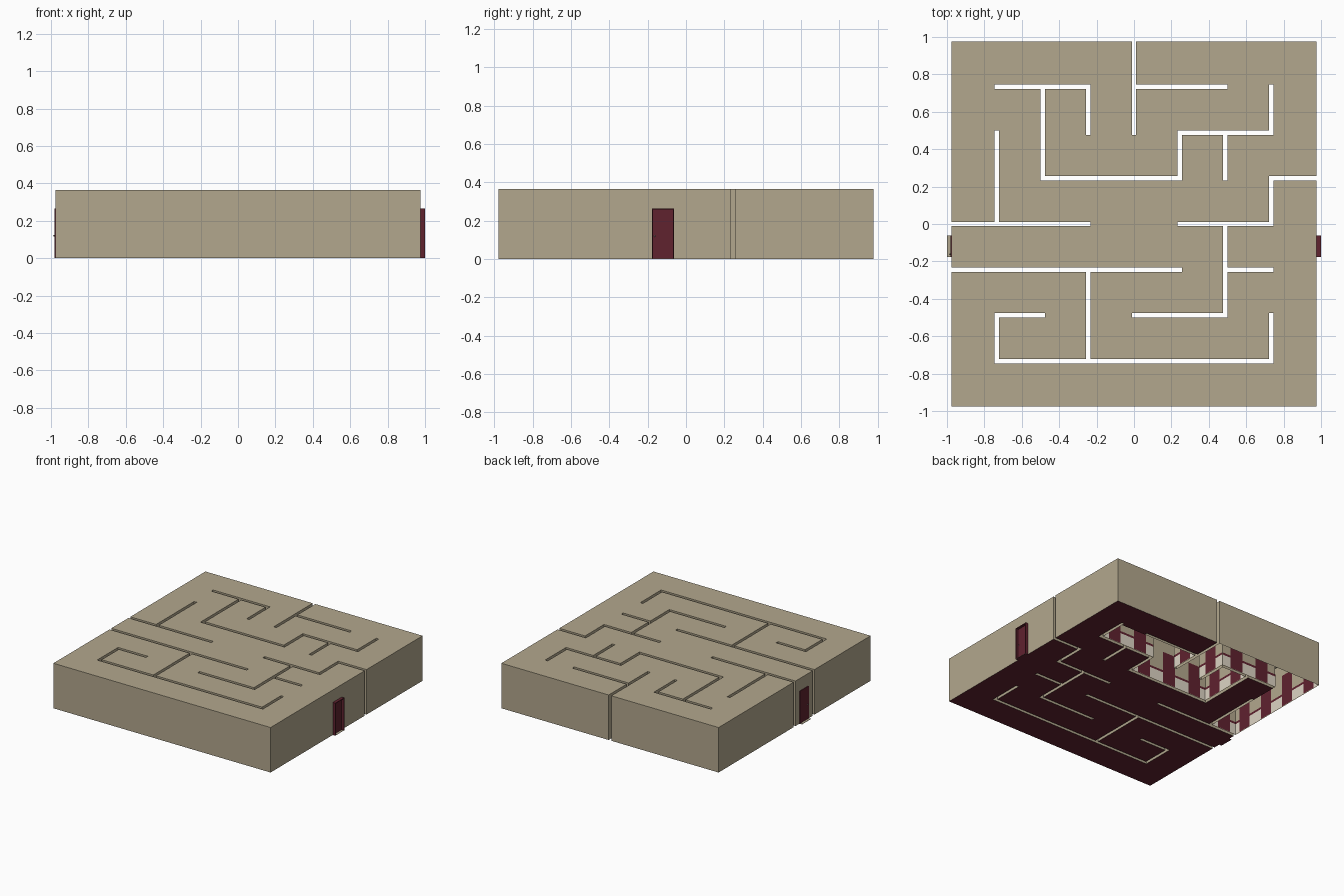
import bpy, bmesh
from mathutils import Vector

cube = bpy.data.objects.get("Cube")
if cube:
    bpy.data.objects.remove(cube, do_unlink=True)


def material(name, rgb):
    m = bpy.data.materials.new(name)
    m.use_nodes = True
    m.diffuse_color = (*rgb, 1)
    m.node_tree.nodes["Principled BSDF"].inputs["Base Color"].default_value = (*rgb, 1)
    return m


BEIGE = material("beige plaster", (0.45, 0.39, 0.27))
MAROON = material("maroon", (0.115, 0.016, 0.028))
CREAM = material("cream panel", (0.72, 0.66, 0.55))
METAL = material("knob metal", (0.3, 0.28, 0.25))

PITCH, GAP, HEIGHT, OUTER = 0.2445, 0.024, 0.366, 0.977
DOOR_W, DOOR_H, DOOR_Y = 0.115, 0.265, -0.12
INSET = 0.002

# Gaps between corridors, as (line, from, to) on an eight by eight grid
ACROSS = [(7, 1, 3), (7, 4, 6), (6, 5, 7), (5, 2, 5), (5, 7, 8), (4, 0, 3), (4, 5, 7),
          (3, 0, 5), (3, 6, 7), (2, 1, 2), (2, 4, 6), (1, 1, 7)]
ALONG = [(1, 4, 6), (1, 1, 2), (2, 5, 7), (3, 6, 7), (3, 1, 3), (4, 6, 8), (5, 5, 6),
         (6, 5, 6), (6, 2, 4), (7, 6, 7), (7, 4, 5), (7, 1, 2)]
# Tile blocks of the corridor that has no floor: (x from, x to, y from, y to)
OPEN = [(0, 0, 8, 14), (0, 6, 14, 14), (6, 6, 13, 13), (4, 12, 12, 12), (4, 8, 10, 11)]

# Even tiles are cells, odd tiles are the narrow strips between them
edges = [-OUTER]
for k in range(1, 8):
    c = (k - 4) * PITCH
    edges += [c - GAP / 2, c + GAP / 2]
edges.append(OUTER)
N = len(edges) - 1

void = set()
for line, a, b in ACROSS:
    void |= {(t, 2 * line - 1) for t in range(2 * a - 1, 2 * b)}
for line, a, b in ALONG:
    void |= {(2 * line - 1, t) for t in range(2 * a - 1, 2 * b)}


def solid(i, j):
    return 0 <= i < N and 0 <= j < N and (i, j) not in void


def has_floor(i, j):
    return not any(a <= i <= b and c <= j <= d for a, b, c, d in OPEN)


def finish(bm, name, mats):
    bmesh.ops.remove_doubles(bm, verts=bm.verts, dist=1e-5)
    me = bpy.data.meshes.new(name)
    bm.to_mesh(me)
    bm.free()
    for m in mats:
        me.materials.append(m)
    ob = bpy.data.objects.new(name, me)
    bpy.context.collection.objects.link(ob)
    return ob


def quad(bm, pts, mat=0):
    bm.faces.new([bm.verts.new(p) for p in pts]).material_index = mat


def upright(bm, a, b, z0, z1):
    up0, up1 = Vector((0, 0, z0)), Vector((0, 0, z1))
    quad(bm, [a + up0, b + up0, b + up1, a + up1])


# Corridor shell with ceilings, floors and walls, plus the fittings inside
shell, panels, rails, doors = [bmesh.new() for _ in range(4)]
for i in range(N):
    for j in range(N):
        if not solid(i, j):
            continue
        x0, x1, y0, y1 = edges[i], edges[i + 1], edges[j], edges[j + 1]
        ring = [Vector((x, y, 0)) for x, y in ((x0, y0), (x1, y0), (x1, y1), (x0, y1))]
        quad(shell, [p + Vector((0, 0, HEIGHT)) for p in ring])
        if has_floor(i, j):
            quad(shell, ring[::-1], 1)
        for s, (di, dj) in enumerate(((0, -1), (1, 0), (0, 1), (-1, 0))):
            if solid(i + di, j + dj):
                continue
            a, b = ring[s], ring[(s + 1) % 4]
            upright(shell, a, b, 0, HEIGHT)
            inward = Vector((-di, -dj, 0)) * INSET
            upright(panels, b + inward, a + inward, 0.005, 0.09)
            upright(rails, b + inward, a + inward, 0.09, 0.108)
            if (b - a).length > DOOR_W * 1.5:
                mid, half = (a + b) / 2, (b - a).normalized() * DOOR_W / 2
                upright(doors, mid + half + inward * 2, mid - half + inward * 2, 0.003, DOOR_H)

finish(shell, "corridor_shell", [BEIGE, MAROON])
finish(panels, "wall_panels", [CREAM])
finish(rails, "wall_rails", [MAROON])
finish(doors, "inner_doors", [MAROON])


def box(name, lo, hi, mat, under=None):
    bm = bmesh.new()
    bmesh.ops.create_cube(bm, size=1)
    for v in bm.verts:
        v.co = Vector([lo[n] + (v.co[n] + 0.5) * (hi[n] - lo[n]) for n in range(3)])
    for f in bm.faces:
        f.material_index = int(under is not None and f.normal.z < -0.5)
    return finish(bm, name, [mat] + ([under] if under else []))


# Entrance and exit doors with their thresholds
Y0, Y1 = DOOR_Y - DOOR_W / 2, DOOR_Y + DOOR_W / 2
JAMB = 0.006
for side, label in ((-1, "entrance"), (1, "exit")):
    def span(a, b):
        return sorted((side * a, side * b))
    xa, xb = span(OUTER, OUTER + 0.004)
    box(label + "_door", (xa, Y0, 0), (xb, Y1, DOOR_H), MAROON)
    xa, xb = span(OUTER, 1)
    box(label + "_threshold", (xa, Y0, 0), (xb, Y1, 0.002), BEIGE, MAROON)
    bpy.ops.mesh.primitive_uv_sphere_add(segments=12, ring_count=8, radius=0.004,
                                         location=(side * (OUTER + 0.007), Y0 + 0.015, 0.12))
    knob = bpy.context.object
    knob.name = label + "_knob"
    knob.data.materials.append(METAL)
    bpy.ops.object.shade_smooth()

# Projecting frame around the exit
box("exit_jamb_front", (OUTER, Y0, 0), (1, Y0 + JAMB, DOOR_H), MAROON)
box("exit_jamb_back", (OUTER, Y1 - JAMB, 0), (1, Y1, DOOR_H), MAROON)
box("exit_lintel", (OUTER, Y0, DOOR_H - JAMB), (1, Y1, DOOR_H), MAROON)
